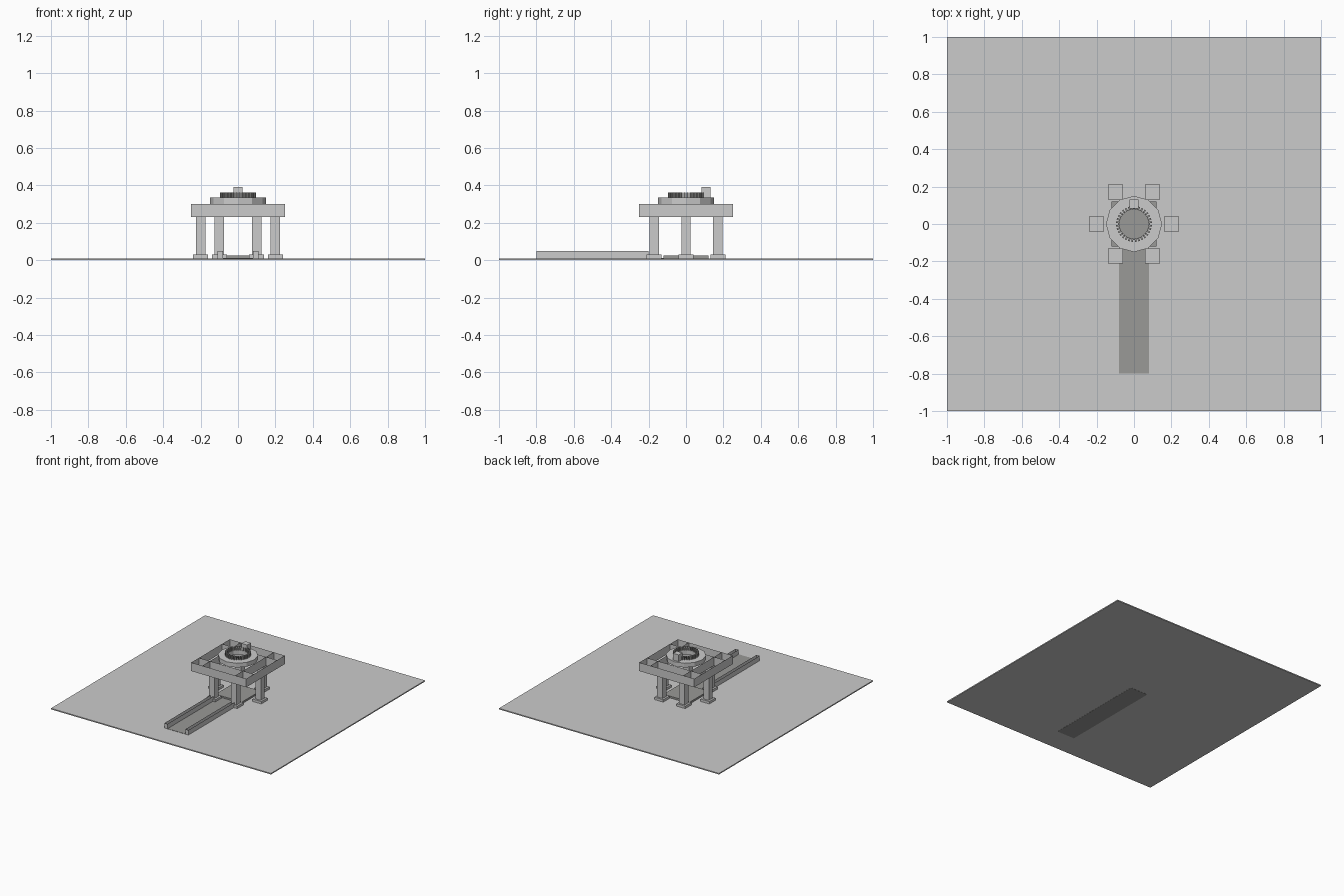
import bpy, bmesh, math
from mathutils import Matrix

if "Cube" in bpy.data.objects:
    bpy.data.objects.remove(bpy.data.objects["Cube"])

dark = bpy.data.materials.new("dark_grey")
dark.diffuse_color = (0.32, 0.32, 0.31, 1)
dark.use_nodes = True
dark.node_tree.nodes["Principled BSDF"].inputs["Base Color"].default_value = dark.diffuse_color


def finish(name, bm, mat=None):
    me = bpy.data.meshes.new(name)
    bm.to_mesh(me)
    bm.free()
    ob = bpy.data.objects.new(name, me)
    bpy.context.collection.objects.link(ob)
    if mat:
        me.materials.append(mat)
    return ob


def add_box(bm, x0, x1, y0, y1, z0, z1, rot=0.0):
    m = (Matrix.Rotation(rot, 4, 'Z')
         @ Matrix.Translation(((x0 + x1) / 2, (y0 + y1) / 2, (z0 + z1) / 2))
         @ Matrix.Diagonal((x1 - x0, y1 - y0, z1 - z0, 1)))
    return bmesh.ops.create_cube(bm, size=1, matrix=m)["verts"]


def box(name, *dims, mat=None, open_ends=False):
    bm = bmesh.new()
    add_box(bm, *dims)
    if open_ends:
        # keep only the upright sides
        bm.normal_update()
        caps = [f for f in bm.faces if abs(f.normal.z) > 0.9]
        bmesh.ops.delete(bm, geom=caps, context='FACES_ONLY')
    return finish(name, bm, mat)


def wall(name, a, b, z0, z1):
    bm = bmesh.new()
    bm.faces.new([bm.verts.new(p) for p in
                  ((*a, z0), (*b, z0), (*b, z1), (*a, z1))])
    return finish(name, bm)


# Ground slab, dark track strip and square base plate
box("ground_slab", -1, 1, -1, 1, 0.001, 0.01)
box("track_bed", -0.08, 0.08, -0.8, 0.06, 0, 0.012, mat=dark)
box("base_plate", -0.12, 0.12, -0.12, 0.12, 0.01, 0.025, mat=dark)

# Track side rails, open on top
for side, x in (("left", -0.095), ("right", 0.095)):
    box(side + "_rail", x - 0.014, x + 0.014, -0.8, -0.2, 0.01, 0.05, open_ends=True)

# Six columns on square feet
spots = [(-0.2, 0), (0.2, 0)] + [(x, y) for x in (-0.1, 0.1) for y in (-0.17, 0.17)]
for x, y in spots:
    box("column_foot", x - 0.04, x + 0.04, y - 0.04, y + 0.04, 0.01, 0.03)
    box("column", x - 0.025, x + 0.025, y - 0.025, y + 0.025, 0.03, 0.23, open_ends=True)

# Frame of thin upright plates, with cross members
for c in (-0.25, -0.15, 0.15, 0.25):
    wall("frame_plate_across", (-0.25, c), (0.25, c), 0.23, 0.30)
    wall("frame_plate_along", (c, -0.25), (c, 0.25), 0.23, 0.30)

# Turntable ring
bm = bmesh.new()
N = 12
loops = []
for r, z in ((0.15, 0.30), (0.15, 0.335), (0.08, 0.335), (0.08, 0.30)):
    loops.append([bm.verts.new((r * math.cos(2 * math.pi * i / N),
                                r * math.sin(2 * math.pi * i / N), z))
                  for i in range(N)])
for k in range(4):
    a, b = loops[k], loops[(k + 1) % 4]
    for i in range(N):
        j = (i + 1) % N
        bm.faces.new((a[i], a[j], b[j], b[i]))
finish("turntable_ring", bm)

# Ring of gear teeth
bm = bmesh.new()
TEETH = 32
for i in range(TEETH):
    add_box(bm, 0.078, 0.096, -0.0045, 0.0045, 0.333, 0.362,
            rot=2 * math.pi * (i + 0.5) / TEETH)
finish("gear_teeth", bm, dark)

# Drive motor block behind the gear
box("drive_block", -0.025, 0.025, 0.083, 0.13, 0.333, 0.39)
